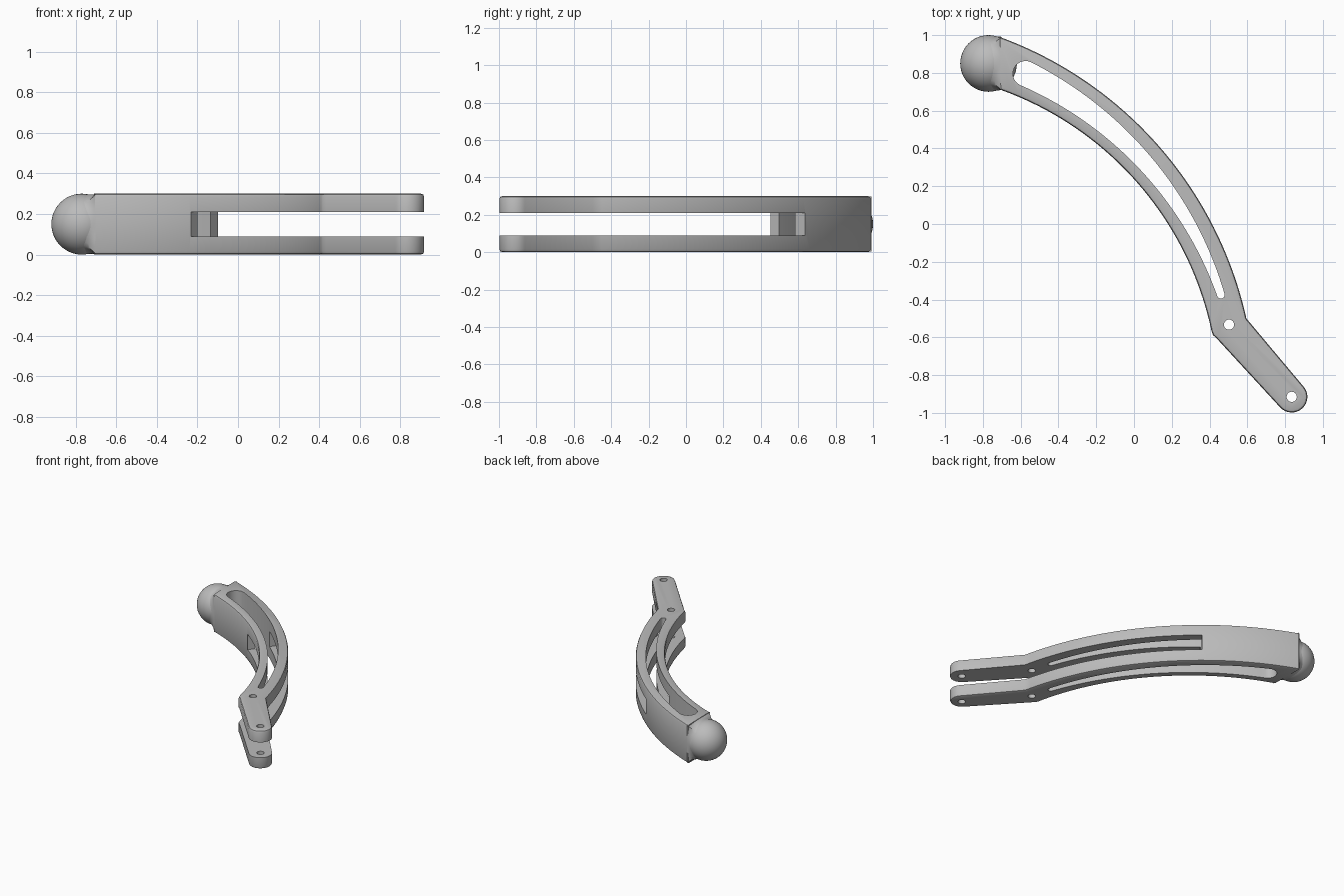
import bpy, bmesh, math
from mathutils import Vector

cube = bpy.data.objects.get("Cube")
if cube:
    bpy.data.objects.remove(cube, do_unlink=True)

HEIGHT = 0.30
grey = bpy.data.materials.new("plain grey")
grey.use_nodes = True
grey.diffuse_color = (0.5, 0.5, 0.5, 1)
grey.node_tree.nodes["Principled BSDF"].inputs["Base Color"].default_value = (0.5, 0.5, 0.5, 1)


def arc(start, end, rise, count):
    """Points on a circular arc that bulges to the left of start -> end."""
    a, b = Vector(start), Vector(end)
    half = (b - a).length / 2
    along = (b - a).normalized()
    out = Vector((-along.y, along.x))
    radius = (half ** 2 + rise ** 2) / (2 * rise)
    centre = (a + b) / 2 - out * (radius - rise)
    sweep = math.asin(half / radius)
    angles = [sweep * (2 * i / count - 1) for i in range(count + 1)]
    return [centre + radius * (out * math.cos(t) + along * math.sin(t)) for t in angles]


def fan(centre, radius, first, last, count):
    """Points round a circle between two angles in degrees."""
    angles = [math.radians(first + (last - first) * i / count) for i in range(count + 1)]
    return [Vector(centre) + radius * Vector((math.cos(t), math.sin(t))) for t in angles]


def make_object(name, bm):
    bmesh.ops.recalc_face_normals(bm, faces=bm.faces)
    mesh = bpy.data.meshes.new(name)
    bm.to_mesh(mesh)
    bm.free()
    mesh.materials.append(grey)
    obj = bpy.data.objects.new(name, mesh)
    bpy.context.collection.objects.link(obj)
    return obj


def prism(name, outline, low, high, bevel=0):
    bm = bmesh.new()
    base = bm.faces.new([bm.verts.new((p.x, p.y, low)) for p in outline])
    top = bmesh.ops.extrude_face_region(bm, geom=[base])["geom"]
    bmesh.ops.translate(bm, vec=(0, 0, high - low),
                        verts=[v for v in top if isinstance(v, bmesh.types.BMVert)])
    bmesh.ops.recalc_face_normals(bm, faces=bm.faces)
    if bevel:
        # Round the rims, but leave the end against the ball square
        rims = [e for e in bm.edges if abs(e.verts[0].co.z - e.verts[1].co.z) < 1e-5
                and max(v.co.x for v in e.verts) > -0.69]
        bmesh.ops.bevel(bm, geom=rims, offset=bevel, segments=2, profile=0.5,
                        affect='EDGES', clamp_overlap=True)
    return make_object(name, bm)


def cut(target, cutter):
    cutter.hide_render = True
    mod = target.modifiers.new("cut", 'BOOLEAN')
    mod.operation = 'DIFFERENCE'
    mod.solver = 'EXACT'
    mod.object = cutter
    bpy.context.view_layer.objects.active = target
    bpy.ops.object.modifier_apply(modifier=mod.name)
    bpy.data.objects.remove(cutter, do_unlink=True)


# Curved arm with its straight tail
tip = (0.835, -0.915)
outer = arc((-0.71, 0.99), (0.595, -0.5), 0.253, 40)
inner = arc((-0.705, 0.71), (0.41, -0.565), 0.22, 40)
elbow = [Vector((0.435, -0.603)), Vector((0.418, -0.588))]
outline = outer + fan(tip, 0.083, 40, -137, 16) + elbow + inner[::-1]
arm = prism("curved_arm", outline, 0, HEIGHT, bevel=0.016)

# Tapering curved slot through the top and bottom
wide, narrow = (-0.574, 0.796), (0.46, -0.375)
spine = arc(wide, narrow, 0.162, 36)
left, right = [], []
for i, p in enumerate(spine):
    step = (spine[min(i + 1, 36)] - spine[max(i - 1, 0)]).normalized()
    side = Vector((-step.y, step.x)) * (0.067 + (0.02 - 0.067) * i / 36)
    left.append(p + side)
    right.append(p - side)
slot = (left + fan(narrow, 0.02, 15, -165, 10)[1:-1] + right[::-1]
        + fan(wide, 0.067, 245, 65, 14)[1:-1])
cut(arm, prism("slot_cutter", slot, -0.1, HEIGHT + 0.1))

# Two pin holes
for centre in ((0.503, -0.533), tip):
    cut(arm, prism("hole_cutter", fan(centre, 0.027, 0, 345, 23), -0.1, HEIGHT + 0.1))

# Level channel that splits the lower arm into two forks
wall = Vector((-0.165, 0.545))
across, ahead = Vector((0.59, 0.807)), Vector((0.807, -0.59))
channel = [wall - across * 3, wall + across * 3,
           wall + across * 3 + ahead * 3, wall - across * 3 + ahead * 3]
cut(arm, prism("channel_cutter", channel, 0.09, 0.21))

# Neck that flares from the round ball to the square arm end
bm = bmesh.new()
rings = []
for i in range(7):
    t = i / 6
    ring = []
    for k in range(48):
        a = math.tau * k / 48
        c, s = math.cos(a), math.sin(a)
        reach = 0.147 * (1 + t ** 2 * (1 / max(abs(c), abs(s)) - 1))
        y_scale = 1 - 0.04 * t
        ring.append(bm.verts.new((-0.775 + 0.073 * t, 0.85 + reach * c * y_scale,
                                  0.15 + reach * s)))
    rings.append(ring)
for a, b in zip(rings, rings[1:]):
    for k in range(48):
        n = (k + 1) % 48
        bm.faces.new((a[k], a[n], b[n], b[k]))
bm.faces.new(rings[0])
bm.faces.new(rings[-1])
neck = make_object("neck", bm)

# Ball end
bm = bmesh.new()
bmesh.ops.create_uvsphere(bm, u_segments=48, v_segments=24, radius=0.15)
bmesh.ops.translate(bm, vec=(-0.77, 0.85, 0.15), verts=bm.verts)
ball = make_object("ball_end", bm)

# Smooth shading with crisp edges
bpy.ops.object.select_all(action='DESELECT')
for obj in (arm, neck, ball):
    obj.select_set(True)
bpy.context.view_layer.objects.active = arm
bpy.ops.object.shade_smooth_by_angle(angle=math.radians(30))
